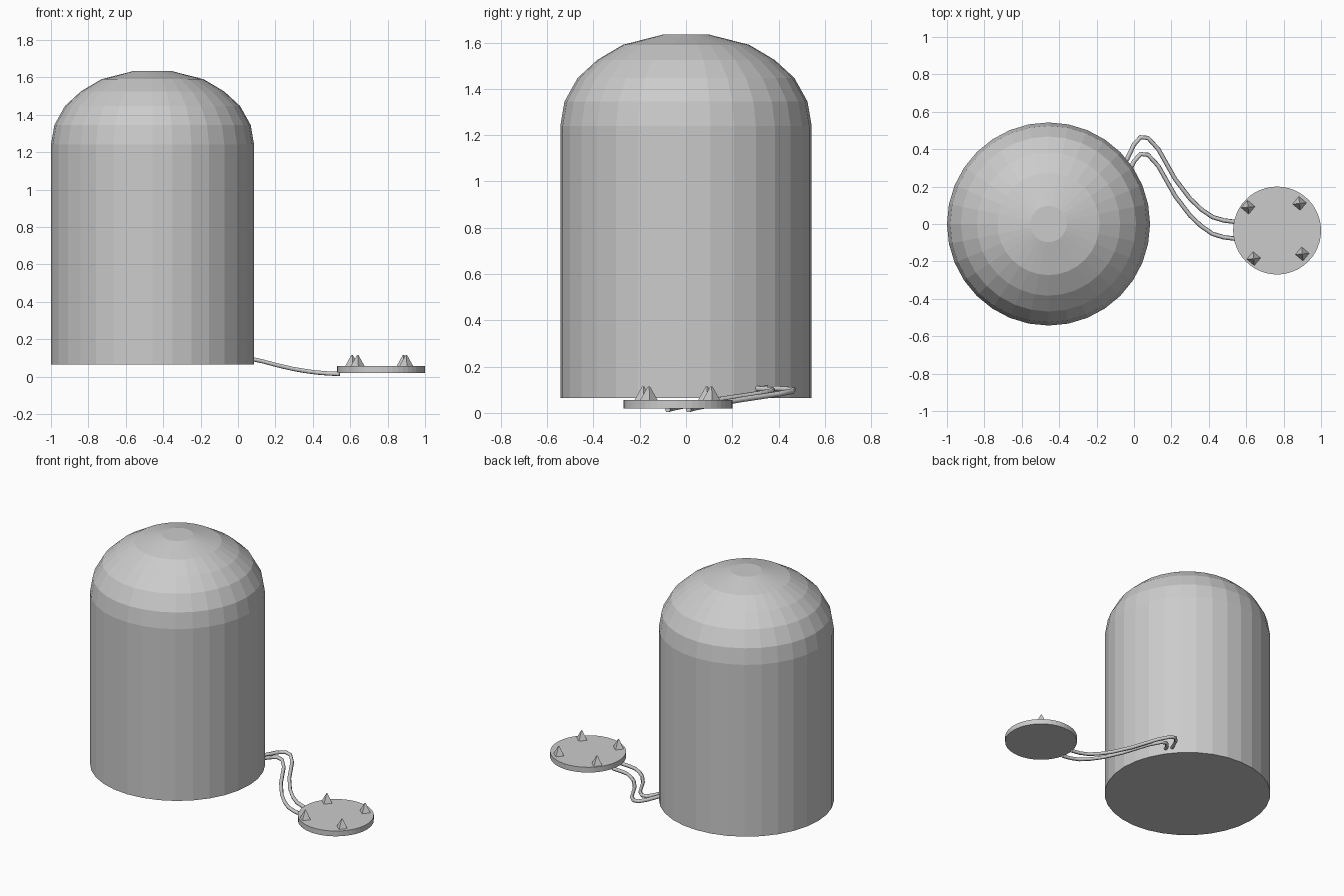
import bpy, bmesh, math
from mathutils import Matrix, Vector

if "Cube" in bpy.data.objects:
    bpy.data.objects.remove(bpy.data.objects["Cube"])

grey = bpy.data.materials.new("light_grey")
grey.diffuse_color = (0.6, 0.6, 0.6, 1)
grey.use_nodes = True
grey.node_tree.nodes["Principled BSDF"].inputs["Base Color"].default_value = grey.diffuse_color


def add_object(name, bm):
    bmesh.ops.recalc_face_normals(bm, faces=bm.faces)
    mesh = bpy.data.meshes.new(name)
    bm.to_mesh(mesh)
    bm.free()
    mesh.materials.append(grey)
    obj = bpy.data.objects.new(name, mesh)
    bpy.context.collection.objects.link(obj)
    return obj


def lathe(name, centre, profile, sides):
    """Closed solid made of stacked rings (radius, z) with flat caps."""
    bm = bmesh.new()
    rings = []
    for r, z in profile:
        rings.append([bm.verts.new((centre[0] + r * math.cos(math.tau * i / sides),
                                    centre[1] + r * math.sin(math.tau * i / sides), z))
                      for i in range(sides)])
    for a, b in zip(rings, rings[1:]):
        for i in range(sides):
            j = (i + 1) % sides
            bm.faces.new((a[i], a[j], b[j], b[i]))
    bm.faces.new(rings[0][::-1])
    bm.faces.new(rings[-1])
    return add_object(name, bm)


# Domed main body
lathe("domed_body", (-0.457, 0),
      [(0.543, 0.065), (0.543, 1.24), (0.525, 1.345), (0.468, 1.447),
       (0.383, 1.525), (0.273, 1.59), (0.097, 1.635)], 32)

# Flat round plate
lathe("round_plate", (0.765, -0.035), [(0.235, 0.02), (0.235, 0.056)], 48)

# Four small pyramids standing on the plate
for n, (x, y) in enumerate([(0.61, 0.09), (0.885, 0.11), (0.64, -0.185), (0.9, -0.16)]):
    bm = bmesh.new()
    bmesh.ops.create_cone(bm, cap_ends=True, segments=4, radius1=0.039, radius2=0.004,
                          depth=0.062,
                          matrix=Matrix.Translation((x, y, 0.084)) @ Matrix.Rotation(math.radians(5), 4, 'Z'))
    add_object(f"spike_{n + 1}", bm)

# Two parallel cables from the body to the plate
path = [(-0.09, 0.26, 0.108), (-0.037, 0.347, 0.107), (0.0, 0.425, 0.104), (0.035, 0.464, 0.1),
        (0.075, 0.46, 0.094), (0.13, 0.4, 0.082), (0.22, 0.24, 0.058), (0.30, 0.135, 0.04),
        (0.36, 0.078, 0.03), (0.42, 0.037, 0.022), (0.48, 0.019, 0.017), (0.545, 0.011, 0.014)]
for n, dy in enumerate((0.0, -0.09)):
    curve = bpy.data.curves.new(f"cable_{n + 1}", 'CURVE')
    curve.dimensions = '3D'
    curve.bevel_depth = 0.012
    curve.bevel_resolution = 1
    curve.use_fill_caps = True
    spline = curve.splines.new('POLY')
    spline.points.add(len(path) - 1)
    for p, co in zip(spline.points, path):
        p.co = (co[0], co[1] + dy, co[2], 1)
    curve.materials.append(grey)
    obj = bpy.data.objects.new(f"cable_{n + 1}", curve)
    bpy.context.collection.objects.link(obj)
    bpy.ops.object.select_all(action='DESELECT')
    bpy.context.view_layer.objects.active = obj
    obj.select_set(True)
    bpy.ops.object.convert(target='MESH')
